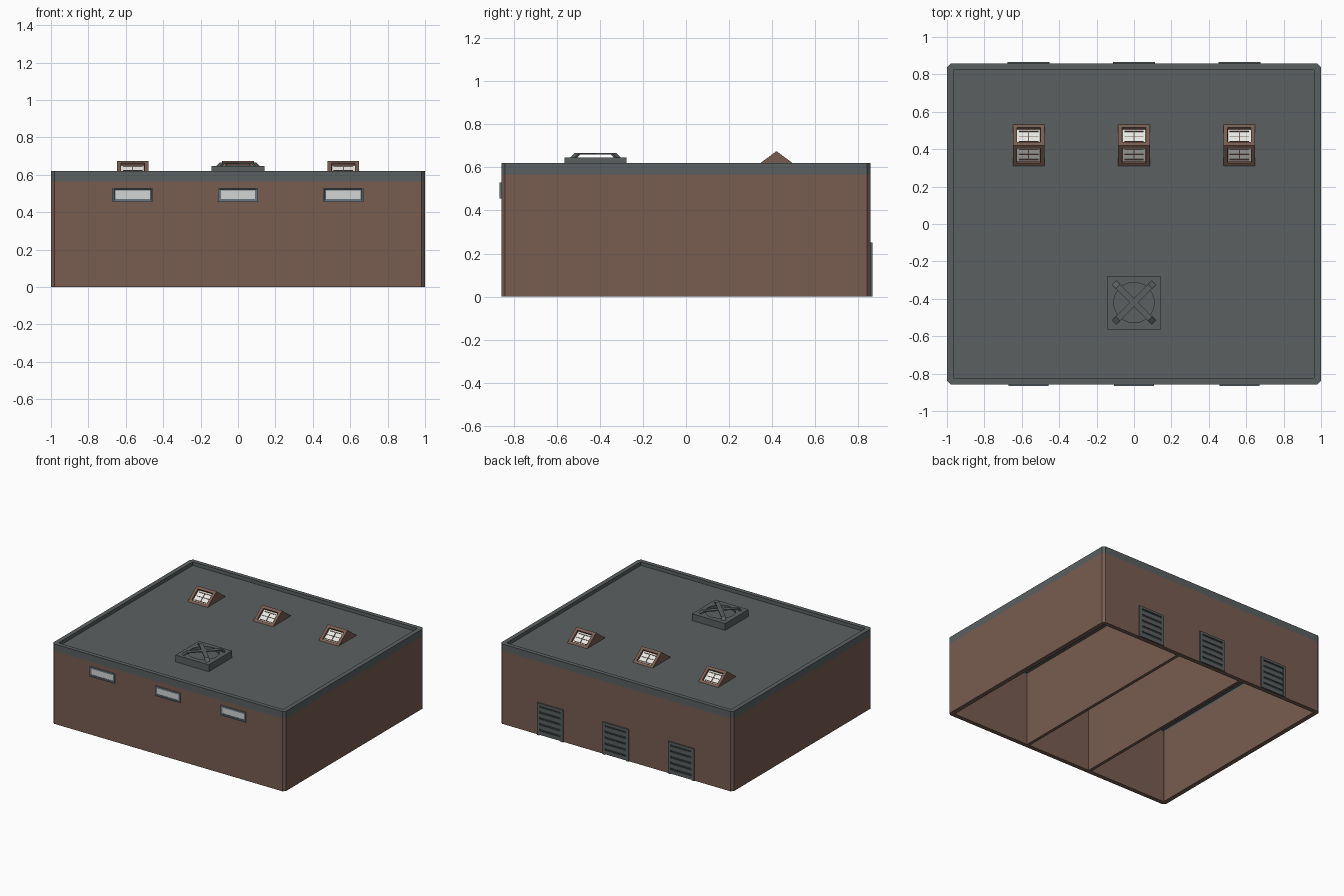
import bpy, bmesh, math
from mathutils import Matrix, Vector

if "Cube" in bpy.data.objects:
    bpy.data.objects.remove(bpy.data.objects["Cube"])


def mat(name, r, g, b):
    lin = [((c / 255 + 0.055) / 1.055) ** 2.4 for c in (r, g, b)]
    m = bpy.data.materials.new(name)
    m.diffuse_color = (*lin, 1)
    m.use_nodes = True
    m.node_tree.nodes["Principled BSDF"].inputs["Base Color"].default_value = m.diffuse_color
    return m


BROWN = mat("brown_wall", 120, 93, 81)
GREY = mat("roof_grey", 91, 96, 96)
DARK = mat("dark_gap", 48, 52, 53)
FRAME = mat("blue_grey_frame", 106, 119, 127)
GLASS = mat("pale_glass", 212, 214, 213)
WHITE = mat("skylight_glass", 232, 232, 228)


def finish(name, bm, mats):
    bmesh.ops.recalc_face_normals(bm, faces=bm.faces)
    me = bpy.data.meshes.new(name)
    bm.to_mesh(me)
    bm.free()
    for m in mats:
        me.materials.append(m)
    ob = bpy.data.objects.new(name, me)
    bpy.context.collection.objects.link(ob)
    return ob


def box(name, lo, hi, m, xform=None):
    bm = bmesh.new()
    bmesh.ops.create_cube(bm, size=1)
    lo, hi = Vector(lo), Vector(hi)
    for v in bm.verts:
        v.co = Vector(((lo[i] + hi[i]) / 2 + v.co[i] * (hi[i] - lo[i]) for i in range(3)))
    if xform:
        bm.transform(xform)
    return finish(name, bm, [m])


def ring(name, outer, inner, levels, mats):
    """Closed tube between two outlines; one material per level band."""
    bm = bmesh.new()
    n = len(outer)
    O = [[bm.verts.new((x, y, z)) for x, y in outer] for z in levels]
    I = [[bm.verts.new((x, y, z)) for x, y in inner] for z in levels]
    last = len(levels) - 2
    for i in range(n):
        j = (i + 1) % n
        for k in range(last + 1):
            for L in (O, I):
                bm.faces.new((L[k][i], L[k][j], L[k + 1][j], L[k + 1][i])).material_index = k
        bm.faces.new((O[0][i], O[0][j], I[0][j], I[0][i])).material_index = 0
        bm.faces.new((O[-1][i], O[-1][j], I[-1][j], I[-1][i])).material_index = last
    return finish(name, bm, mats)


def octagon(a, b, c):
    return [(a, -b + c), (a, b - c), (a - c, b), (-a + c, b),
            (-a, b - c), (-a, -b + c), (-a + c, -b), (a - c, -b)]


# Outer walls with the grey parapet band, roof slab and inner partitions
ring("walls", octagon(1, 0.857, 0.018), octagon(0.965, 0.824, 0.003),
     [0, 0.565, 0.62], [BROWN, GREY])
box("roof_slab", (-0.966, -0.825, 0.58), (0.966, 0.825, 0.593), GREY)
for x in (-0.285, 0.285):
    box("partition", (x - 0.012, -0.825, 0), (x + 0.012, 0.825, 0.581), BROWN)


# Roof skylights: gabled prism with a recessed window on each slope
def skylight(cx, cy=0.42):
    w, d, z0, z1 = 0.085, 0.1125, 0.592, 0.675
    bm = bmesh.new()
    a, b = ([bm.verts.new((cx + s * w, cy + y, z)) for y, z in ((-d, z0), (0, z1), (d, z0))]
            for s in (-1, 1))
    bm.faces.new(a)
    bm.faces.new(b)
    slopes = [bm.faces.new((a[0], b[0], b[1], a[1])), bm.faces.new((a[1], b[1], b[2], a[2]))]
    bmesh.ops.recalc_face_normals(bm, faces=bm.faces)
    for f in slopes:
        if f.normal.z < 0:
            f.normal_flip()
    bmesh.ops.inset_individual(bm, faces=slopes, thickness=0.031)
    bmesh.ops.inset_individual(bm, faces=slopes, thickness=0.002, depth=-0.014)
    for f in slopes:
        f.material_index = 1
    finish("skylight", bm, [BROWN, WHITE])
    # thin glazing bars laid on the glass
    ang = math.atan2(z1 - z0, d)
    for s in (-1, 1):
        X = Matrix.Translation((cx, cy + s * d / 2, (z0 + z1) / 2)) @ Matrix.Rotation(-s * ang, 4, 'X')
        box("skylight_bar", (-0.0025, -0.037, -0.015), (0.0025, 0.037, -0.011), BROWN, X)
        box("skylight_bar", (-0.052, -0.0015, -0.015), (0.052, 0.0015, -0.011), BROWN, X)
        for e in (-1, 1):
            box("skylight_sash", (-0.052, e * 0.034 - 0.003, -0.015),
                (0.052, e * 0.034 + 0.003, -0.011), BROWN, X)


# Front strip windows: stepped frame around glass
def window(cx):
    bm = bmesh.new()
    bmesh.ops.create_cube(bm, size=1)
    for v in bm.verts:
        v.co = (cx + v.co.x * 0.214, -0.86 + v.co.y * 0.012, 0.4925 + v.co.z * 0.076)
    bm.normal_update()
    face = [f for f in bm.faces if f.normal.y < -0.9]
    bmesh.ops.inset_individual(bm, faces=face, thickness=0.010)
    bmesh.ops.inset_individual(bm, faces=face, thickness=0.002, depth=-0.003)
    bmesh.ops.inset_individual(bm, faces=face, thickness=0.009)
    bmesh.ops.inset_individual(bm, faces=face, thickness=0.001, depth=-0.002)
    face[0].material_index = 1
    finish("front_window", bm, [FRAME, GLASS])


# Back shutter doors: jambs, lintel, dark backing and slats
def door(cx):
    y = 0.856
    box("door_backing", (cx - 0.1, y, 0.001), (cx + 0.1, y + 0.003, 0.24), DARK)
    for s in (-1, 1):
        box("door_jamb", (cx + s * 0.102 - 0.01, y, 0), (cx + s * 0.102 + 0.01, y + 0.01, 0.25), GREY)
    box("door_lintel", (cx - 0.092, y, 0.232), (cx + 0.092, y + 0.01, 0.25), GREY)
    for i in range(5):
        z = 0.004 + i * 0.046
        box("door_slat", (cx - 0.092, y, z), (cx + 0.092, y + 0.007, z + 0.029), GREY)


for x in (-0.563, 0, 0.563):
    skylight(x)
    window(x)
    door(x)

# Roof vent: square curb with round well and crossed arched brackets
N, H, R = 32, 0.143, 0.108
cy = -0.42
dirs = [(math.cos(2 * math.pi * i / N), math.sin(2 * math.pi * i / N)) for i in range(N)]
square = [(c * H / max(abs(c), abs(s)), cy + s * H / max(abs(c), abs(s))) for c, s in dirs]
circle = [(c * R, cy + s * R) for c, s in dirs]
ring("vent_curb", square, circle, [0.592, 0.646], [GREY])
bm = bmesh.new()
bm.faces.new([bm.verts.new((x, y, 0.625)) for x, y in circle])
finish("vent_well_floor", bm, [GREY])

profile = [(-0.152, 0.645), (-0.122, 0.666), (0.122, 0.666), (0.152, 0.645),
           (0.138, 0.645), (0.117, 0.659), (-0.117, 0.659), (-0.138, 0.645)]
for deg in (45, -45):
    bm = bmesh.new()
    f = bm.faces.new([bm.verts.new((u, -0.016, z)) for u, z in profile])
    ext = bmesh.ops.extrude_face_region(bm, geom=[f])["geom"]
    bmesh.ops.translate(bm, vec=(0, 0.032, 0),
                        verts=[g for g in ext if isinstance(g, bmesh.types.BMVert)])
    bm.transform(Matrix.Translation((0, cy, 0)) @ Matrix.Rotation(math.radians(deg), 4, 'Z'))
    finish("vent_bracket", bm, [GREY])
